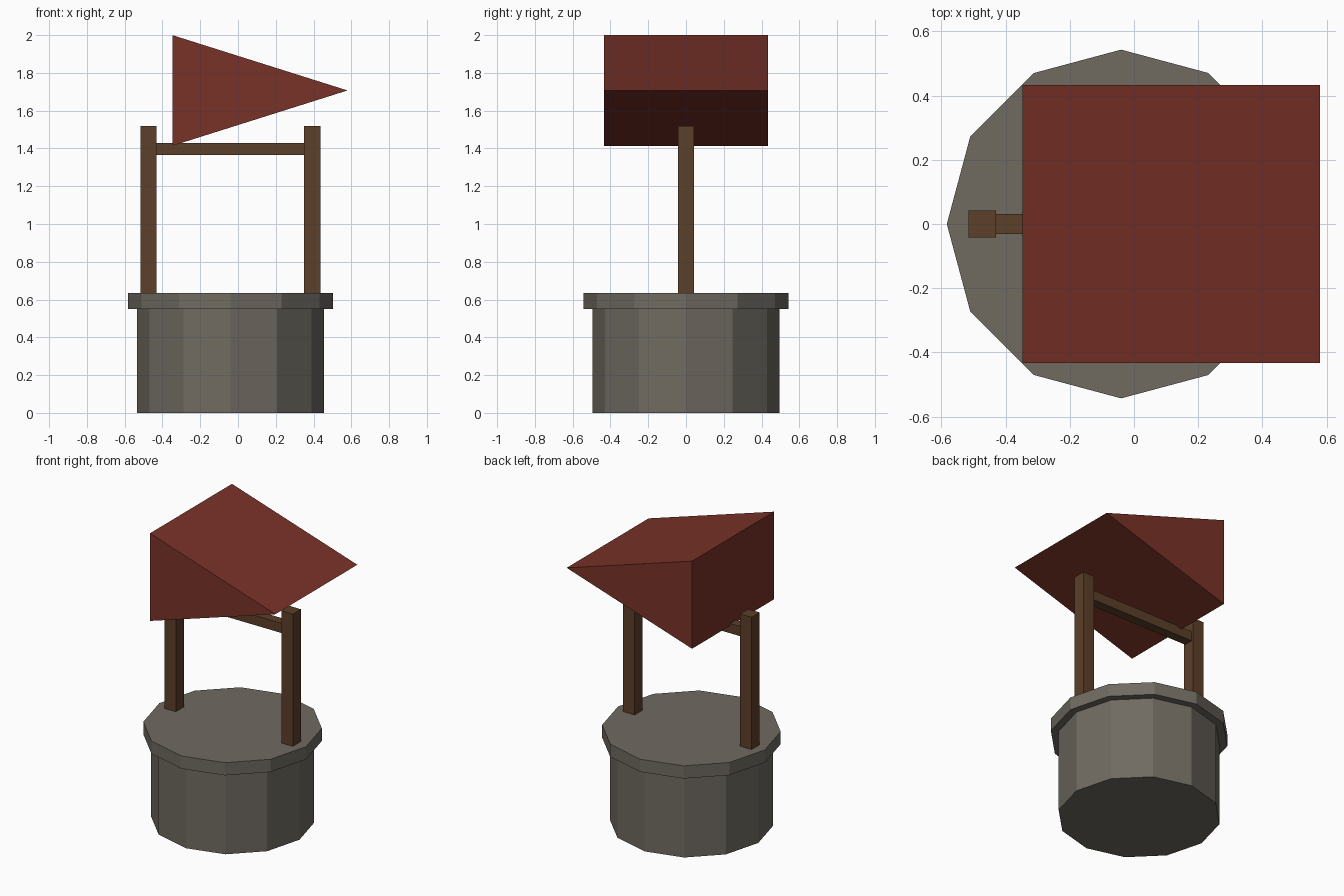
import bpy
import bmesh

cube = bpy.data.objects.get("Cube")
if cube:
    bpy.data.objects.remove(cube, do_unlink=True)

CENTRE_X = -0.04


def make_material(name, colour):
    mat = bpy.data.materials.new(name)
    mat.use_nodes = True
    mat.diffuse_color = colour
    shader = mat.node_tree.nodes["Principled BSDF"]
    shader.inputs["Base Color"].default_value = colour
    shader.inputs["Roughness"].default_value = 0.9
    return mat


stone = make_material("stone", (0.16, 0.145, 0.12, 1))
wood = make_material("wood", (0.107, 0.05, 0.022, 1))
tiles = make_material("roof_red", (0.19, 0.032, 0.021, 1))


def drum(name, radius, bottom, top):
    bpy.ops.mesh.primitive_cylinder_add(
        vertices=12, radius=radius, depth=top - bottom,
        location=(CENTRE_X, 0, (bottom + top) / 2))
    obj = bpy.context.object
    obj.name = name
    obj.data.materials.append(stone)


def beam(name, size, location):
    bpy.ops.mesh.primitive_cube_add(size=1, location=location)
    obj = bpy.context.object
    obj.name = name
    obj.scale = size
    bpy.ops.object.transform_apply(location=False, rotation=False, scale=True)
    obj.data.materials.append(wood)


def prism(name, profile, half_depth, mat):
    # Extrude an XZ profile along Y
    bm = bmesh.new()
    face = bm.faces.new([bm.verts.new((x, -half_depth, z)) for x, z in profile])
    ext = bmesh.ops.extrude_face_region(bm, geom=[face], use_keep_orig=True)
    moved = [v for v in ext["geom"] if isinstance(v, bmesh.types.BMVert)]
    bmesh.ops.translate(bm, verts=moved, vec=(0, 2 * half_depth, 0))
    bmesh.ops.recalc_face_normals(bm, faces=bm.faces)
    mesh = bpy.data.meshes.new(name)
    bm.to_mesh(mesh)
    bm.free()
    mesh.materials.append(mat)
    bpy.context.collection.objects.link(bpy.data.objects.new(name, mesh))


# Stone well and its rim slab
drum("well_wall", 0.495, 0, 0.55)
drum("well_rim", 0.543, 0.55, 0.635)

# Posts and crossbar
for side, sign in (("right", -1), ("left", 1)):
    beam(side + "_post", (0.085, 0.085, 0.89), (CENTRE_X + sign * 0.433, 0, 1.075))
beam("crossbar", (0.8, 0.062, 0.065), (CENTRE_X, 0, 1.397))

# Wedge roof pointing to the left
prism("roof", [(-0.348, 2.0), (-0.348, 1.414), (0.58, 1.707)], 0.433, tiles)
